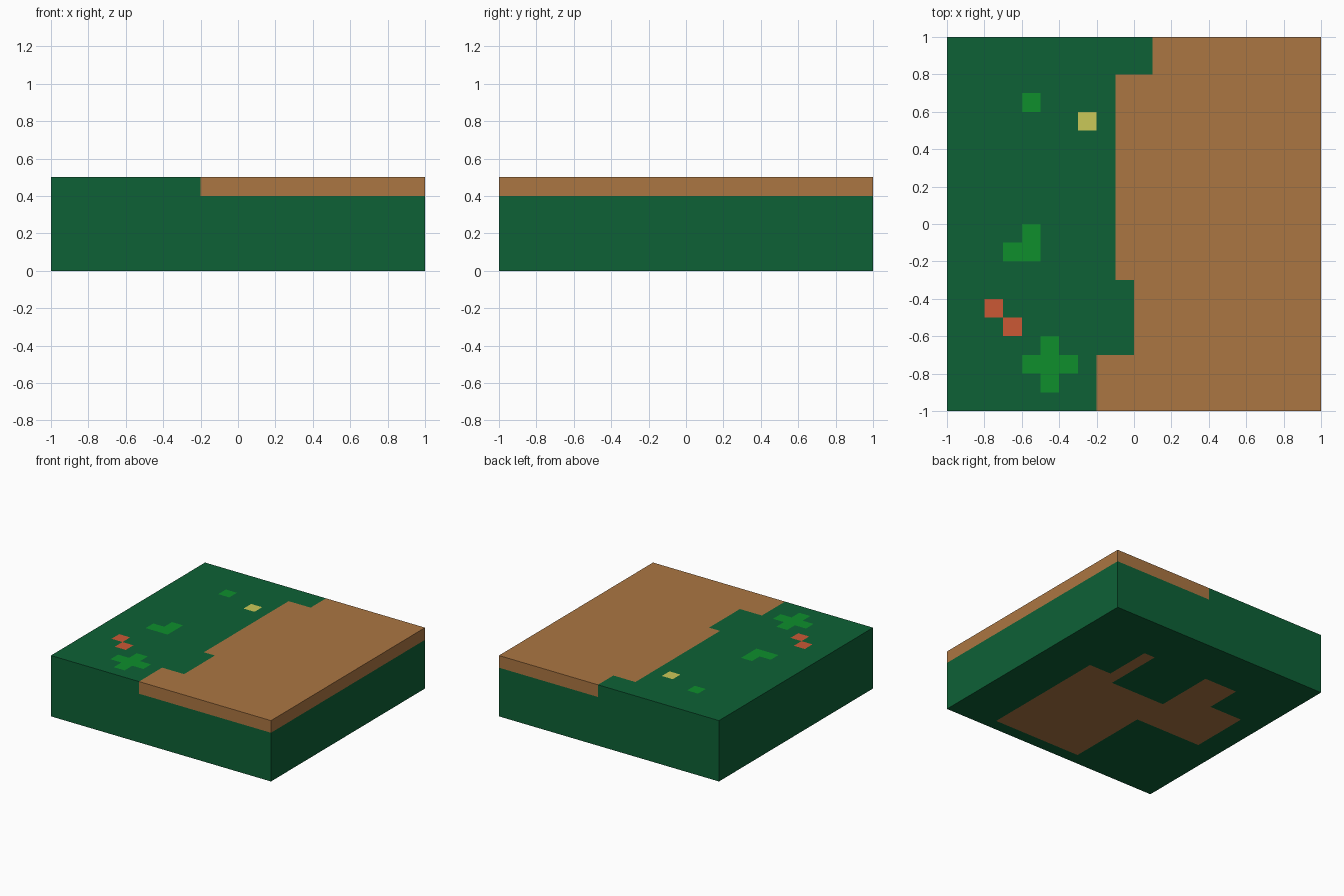
import bpy, bmesh, math
from mathutils import Vector

if "Cube" in bpy.data.objects:
    bpy.data.objects.remove(bpy.data.objects["Cube"])


def linear(c):
    c /= 255
    return c / 12.92 if c <= 0.04045 else ((c + 0.055) / 1.055) ** 2.4


# Colours, given as display values and stored as linear
COLOURS = {
    "dark green": (13, 97, 54),
    "path brown": (171, 118, 66),
    "light green": (14, 143, 44),
    "flower yellow": (202, 200, 88),
    "flower red": (203, 89, 53),
}
GRASS, PATH, LEAF, YELLOW, RED = range(5)

# Path's left edge on the top: (upper y limit, x)
PATH_EDGE = [(-0.7, -0.2), (-0.3, 0.0), (0.8, -0.1), (1.1, 0.1)]

# Plants on the top: colour, x0, x1, y0, y1
PLANTS = [
    (LEAF, -0.6, -0.5, 0.6, 0.7),
    (LEAF, -0.6, -0.5, -0.2, 0.0), (LEAF, -0.7, -0.6, -0.2, -0.1),
    (LEAF, -0.5, -0.4, -0.9, -0.6), (LEAF, -0.6, -0.3, -0.8, -0.7),
    (YELLOW, -0.3, -0.2, 0.5, 0.6),
    (RED, -0.8, -0.7, -0.5, -0.4), (RED, -0.7, -0.6, -0.6, -0.5),
]

# Bare earth on the underside
EARTH = [
    (PATH, -0.2, 0.6, -0.9, 0.1), (PATH, 0.3, 0.6, 0.1, 0.2),
    (PATH, 0.3, 0.4, 0.2, 0.6), (PATH, -0.8, -0.2, -0.2, 0.3),
    (PATH, -0.5, -0.2, 0.3, 0.6),
]


def patch(patches, x, y):
    for colour, x0, x1, y0, y1 in patches:
        if x0 < x < x1 and y0 < y < y1:
            return colour
    return GRASS


def colour_of(face):
    c, n = face.calc_center_median(), face.normal
    if n.z < -0.5:
        return patch(EARTH, c.x, c.y)
    edge = next(x for limit, x in PATH_EDGE if c.y < limit)
    if c.x > edge and c.z > 0.4:      # path wraps over the top of the sides
        return PATH
    return patch(PLANTS, c.x, c.y) if n.z > 0.5 else GRASS


# Ground block, cut into 0.1 squares
bm = bmesh.new()
bmesh.ops.create_cube(bm, size=1)
bmesh.ops.scale(bm, vec=(2, 2, 0.5), verts=bm.verts)
bmesh.ops.translate(bm, vec=(0, 0, 0.25), verts=bm.verts)
cuts = [(axis, i / 10) for axis in (0, 1) for i in range(-9, 10)] + [(2, 0.4)]
for axis, pos in cuts:
    normal = Vector((0, 0, 0))
    normal[axis] = 1
    bmesh.ops.bisect_plane(bm, geom=bm.verts[:] + bm.edges[:] + bm.faces[:],
                           plane_co=normal * pos, plane_no=normal)

# Paint squares by position
bm.normal_update()
for f in bm.faces:
    f.material_index = colour_of(f)

mesh = bpy.data.meshes.new("ground_block")
bm.to_mesh(mesh)
bm.free()
for name, rgb in COLOURS.items():
    mat = bpy.data.materials.new(name)
    mat.diffuse_color = (*map(linear, rgb), 1)
    mat.use_nodes = True
    mat.node_tree.nodes["Principled BSDF"].inputs["Base Color"].default_value = mat.diffuse_color
    mesh.materials.append(mat)
block = bpy.data.objects.new("ground_block", mesh)
bpy.context.collection.objects.link(block)
